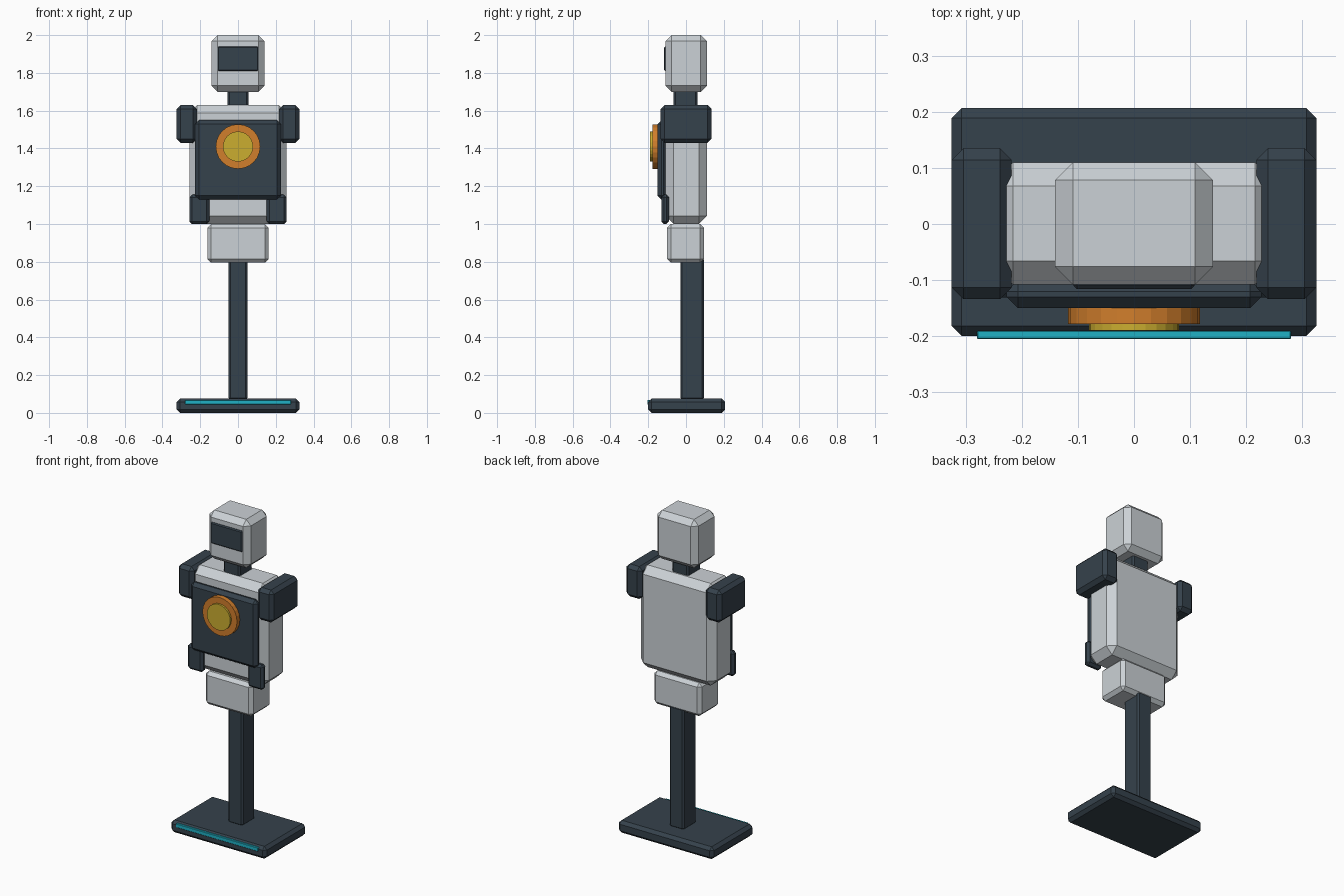
import bpy
import bmesh
from math import radians
from mathutils import Matrix, Vector

if "Cube" in bpy.data.objects:
    bpy.data.objects.remove(bpy.data.objects["Cube"])


def material(name, rgb):
    mat = bpy.data.materials.new(name)
    mat.use_nodes = True
    mat.diffuse_color = (*rgb, 1)
    mat.node_tree.nodes["Principled BSDF"].inputs["Base Color"].default_value = (*rgb, 1)
    return mat


grey = material("light_grey", (0.60, 0.64, 0.67))
dark = material("dark_slate", (0.036, 0.054, 0.072))
orange = material("orange", (0.64, 0.21, 0.025))
yellow = material("yellow", (0.60, 0.42, 0.03))
cyan = material("cyan", (0.014, 0.44, 0.56))


def finish(name, bm, mat):
    mesh = bpy.data.meshes.new(name)
    bm.to_mesh(mesh)
    bm.free()
    mesh.materials.append(mat)
    obj = bpy.data.objects.new(name, mesh)
    bpy.context.collection.objects.link(obj)
    return obj


def box(name, mat, xs, ys, zs, chamfer):
    """Chamfered box spanning the given x, y and z ranges."""
    size = Vector([b - a for a, b in (xs, ys, zs)])
    centre = Vector([(a + b) / 2 for a, b in (xs, ys, zs)])
    bm = bmesh.new()
    bmesh.ops.create_cube(bm, size=1, matrix=Matrix.Translation(centre) @ Matrix.Diagonal((*size, 1)))
    if chamfer:
        bmesh.ops.bevel(bm, geom=bm.edges[:], offset=chamfer, segments=1,
                        affect='EDGES', profile=0.5)
    return finish(name, bm, mat)


def centred(name, mat, half, ys, zs, chamfer):
    return box(name, mat, (-half, half), ys, zs, chamfer)


def disc(name, mat, radius, ys, z):
    """Round plate facing the front."""
    bm = bmesh.new()
    place = Matrix.Translation((0, sum(ys) / 2, z)) @ Matrix.Rotation(radians(90), 4, 'X')
    bmesh.ops.create_cone(bm, cap_ends=True, segments=24, radius1=radius, radius2=radius,
                          depth=ys[1] - ys[0], matrix=place)
    return finish(name, bm, mat)


# Stand
centred("base", dark, 0.325, (-0.20, 0.207), (0, 0.076), 0.018)
centred("base_light_strip", cyan, 0.28, (-0.205, -0.19), (0.045, 0.068), 0.002)
centred("post", dark, 0.05, (-0.03, 0.095), (0.07, 0.82), 0.01)

# Body
centred("pelvis", grey, 0.162, (-0.10, 0.095), (0.795, 1.0), 0.02)
centred("torso", grey, 0.258, (-0.108, 0.11), (1.0, 1.63), 0.042)
centred("chest_plate", dark, 0.227, (-0.15, -0.10), (1.13, 1.55), 0.02)
disc("chest_ring", orange, 0.118, (-0.178, -0.145), 1.41)
disc("chest_core", yellow, 0.08, (-0.19, -0.17), 1.41)

# Head
centred("neck", dark, 0.056, (-0.065, 0.06), (1.62, 1.71), 0.01)
centred("head", grey, 0.141, (-0.108, 0.11), (1.70, 2.0), 0.032)
centred("visor", dark, 0.108, (-0.116, -0.095), (1.81, 1.94), 0.006)

# Paired shoulders and hip guards
for side, label in ((1, "left"), (-1, "right")):
    for part, inner, outer, ys, zs, chamfer in (
        ("shoulder", 0.218, 0.325, (-0.134, 0.135), (1.43, 1.63), 0.021),
        ("hip_guard", 0.152, 0.258, (-0.131, -0.09), (1.0, 1.155), 0.014),
    ):
        box(f"{label}_{part}", dark, sorted((side * inner, side * outer)), ys, zs, chamfer)
